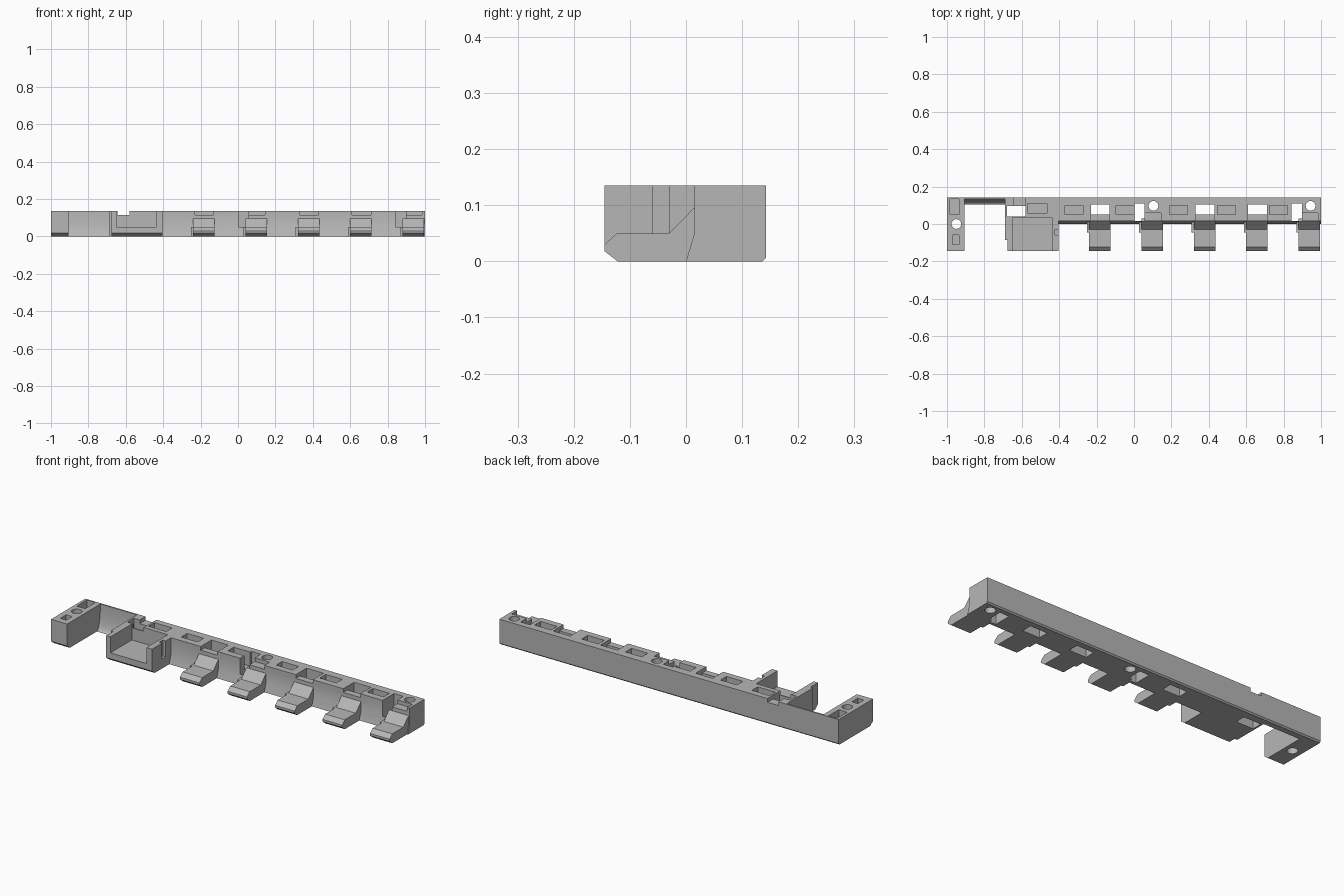
import bpy, bmesh, math

cube = bpy.data.objects.get("Cube")
if cube:
    bpy.data.objects.remove(cube, do_unlink=True)

grey = bpy.data.materials.new("plain grey")
grey.use_nodes = True
grey.diffuse_color = (0.47, 0.47, 0.47, 1)
grey.node_tree.nodes["Principled BSDF"].inputs["Base Color"].default_value = grey.diffuse_color

H, FRONT, BACK = 0.135, -0.145, 0.143


def add(name, bm):
    bmesh.ops.recalc_face_normals(bm, faces=bm.faces)
    mesh = bpy.data.meshes.new(name)
    bm.to_mesh(mesh)
    bm.free()
    mesh.materials.append(grey)
    ob = bpy.data.objects.new(name, mesh)
    bpy.context.scene.collection.objects.link(ob)
    return ob


def prism(name, profile, x0, x1):
    """Extrude a (y, z) profile along x."""
    bm = bmesh.new()
    face = bm.faces.new([bm.verts.new((x0, y, z)) for y, z in profile])
    new = bmesh.ops.extrude_face_region(bm, geom=[face])["geom"]
    verts = [v for v in new if isinstance(v, bmesh.types.BMVert)]
    bmesh.ops.translate(bm, verts=verts, vec=(x1 - x0, 0, 0))
    return add(name, bm)


def box(name, x0, x1, y0, y1, z0, z1):
    return prism(name, [(y0, z0), (y1, z0), (y1, z1), (y0, z1)], x0, x1)


def hole(x, y):
    """Round cutter for a screw hole."""
    bm = bmesh.new()
    bmesh.ops.create_cone(bm, cap_ends=True, segments=24, radius1=0.026, radius2=0.026, depth=1)
    bmesh.ops.translate(bm, verts=bm.verts, vec=(x, y, 0))
    return add("cutter", bm)


def cut(ob, cutters):
    """Subtract the cutters, then delete them."""
    for c in cutters:
        mod = ob.modifiers.new("cut", "BOOLEAN")
        mod.operation, mod.solver, mod.object = "DIFFERENCE", "EXACT", c
    bpy.context.view_layer.update()
    mesh = bpy.data.meshes.new_from_object(ob.evaluated_get(bpy.context.evaluated_depsgraph_get()))
    ob.modifiers.clear()
    ob.data = mesh
    for c in cutters:
        bpy.data.objects.remove(c, do_unlink=True)


def pocket(x0, x1, y0, y1, z0=-0.1):
    return box("cutter", x0, x1, y0, y1, z0, 0.3)


rear_edge = [(BACK - 0.007, 0), (BACK, 0.007), (BACK, H)]
arm_starts = [-0.24 + 0.28 * i for i in range(5)]

# Main rail with its sloping foot
rail = prism("rail", [(0, 0)] + rear_edge + [(0.015, H), (0.015, 0.05)], -0.41, 1)
cutters = [pocket(x, x + 0.097, 0.05, 0.1, 0.06) for x in (-0.37, -0.095, 0.19, 0.447, 0.725)]
for i, x in enumerate(arm_starts):
    if i in (1, 4):
        # Narrow slot beside a screw boss
        cutters.append(pocket(x - 0.038, x + 0.017, 0.016, 0.11))
        cutters.append(pocket(x - 0.038, x + 0.017, -0.1, 0.02, 0.05))
        cutters.append(pocket(x + 0.01, x + 0.105, -0.1, 0.06, 0.115))
        cutters.append(hole(x + 0.064, 0.097))
    else:
        # Wide slot with a step in front
        cutters.append(pocket(x + 0.01, x + 0.11, 0.05, 0.105))
        cutters.append(pocket(x + 0.01, x + 0.11, -0.1, 0.06, 0.115))
cut(rail, cutters)

# Support arms with a small rib beside each
arm = [(-0.122, 0), (0.03, 0), (0.03, 0.095), (0.014, 0.095), (-0.03, 0.05),
       (-0.123, 0.05), (FRONT, 0.03), (FRONT, 0.018)]
for x in arm_starts:
    prism("arm", arm, x, x + 0.115)
    box("arm_rib", x - 0.012, x, -0.045, 0.01, 0, 0.05)

# Rail behind the tray, with a dip and an open slot
back = prism("tray_back", [(0.035, 0)] + rear_edge + [(0.035, H)], -0.69, -0.41)
cut(back, [pocket(-0.57, -0.465, 0.06, 0.11, 0.06),
           pocket(-0.68, -0.58, 0.04, 0.095),
           pocket(-0.645, -0.58, 0, 0.2, 0.115)])

# Tray floor and side walls
front_edge = [(FRONT, 0.018), (-0.122, 0)]
prism("tray_floor", front_edge + [(0.04, 0), (0.04, 0.05), (FRONT, 0.05)], -0.675, -0.405)
wall = front_edge + [(0.04, 0), (0.04, H), (FRONT, H)]
prism("tray_left_wall", wall, -0.675, -0.65)
box("tray_wall_pad", -0.69, -0.675, -0.085, 0.04, 0, H)
side = prism("tray_right_wall", wall, -0.438, -0.405)
cut(side, [box("cutter", -0.422, -0.3, -0.06, -0.03, 0.05, 0.3)])

# Thin rear wall with a concave inner face
curve = [(0.135 - 0.03 * (1 - math.sin(a)), H * (1 - math.cos(a)))
         for a in (math.pi / 2 * i / 8 for i in range(8, -1, -1))]
link = prism("curved_wall", curve + rear_edge, -0.905, -0.69)

# End block with pockets and a screw hole
end = prism("end_block", front_edge + rear_edge + [(FRONT, H)], -1, -0.905)
cut(end, [pocket(-0.985, -0.935, 0.05, 0.135, 0.08),
          pocket(-0.97, -0.935, -0.11, -0.06, 0.08),
          hole(-0.95, 0)])

# Smooth only the round surfaces
for ob in (rail, link, end):
    bpy.ops.object.select_all(action="DESELECT")
    ob.select_set(True)
    bpy.context.view_layer.objects.active = ob
    bpy.ops.object.shade_smooth_by_angle(angle=math.radians(30))
